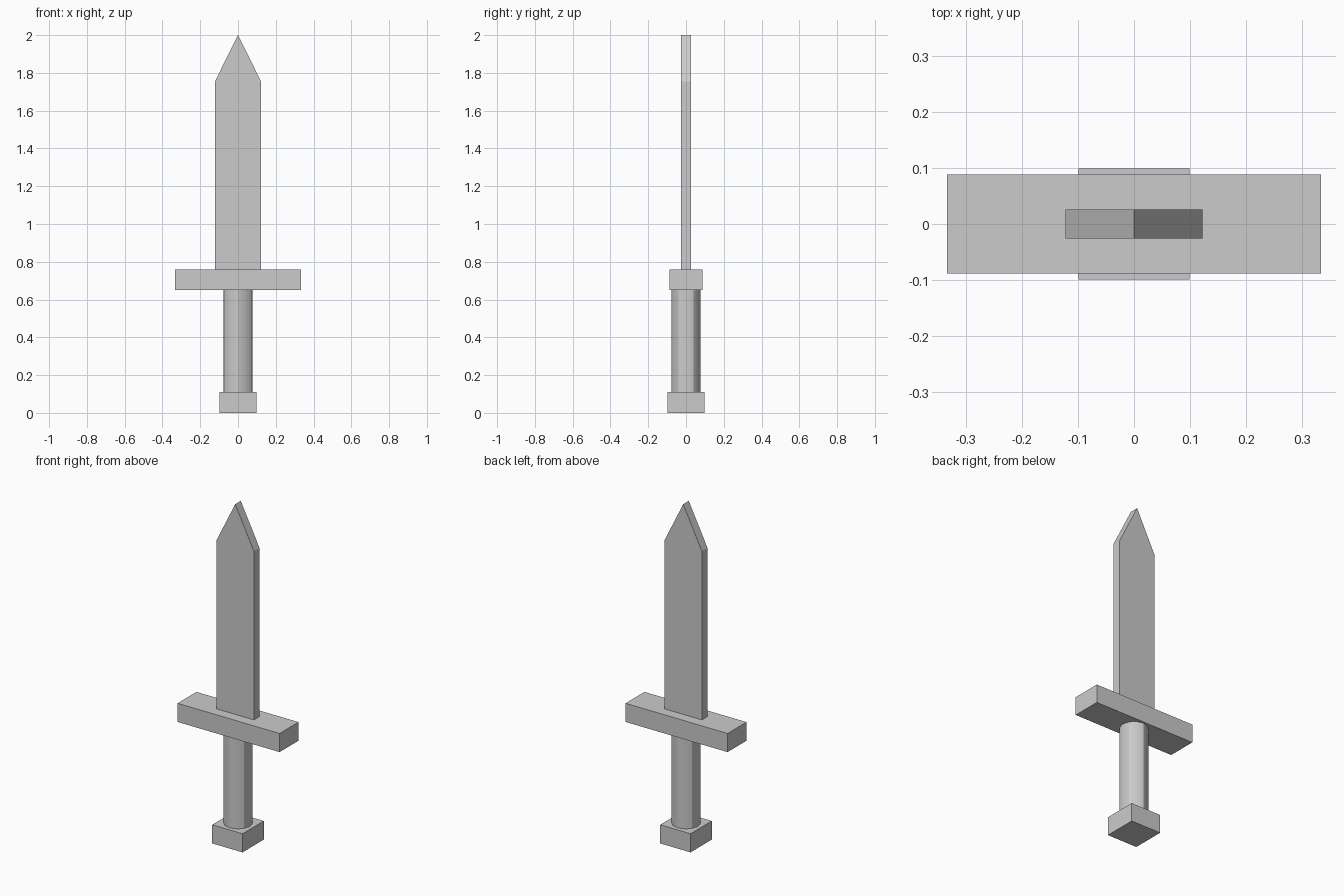
import bpy, bmesh

if "Cube" in bpy.data.objects:
    bpy.data.objects.remove(bpy.data.objects["Cube"])


def box(name, hx, hy, z0, z1):
    bpy.ops.mesh.primitive_cube_add(size=1, location=(0, 0, (z0 + z1) / 2))
    ob = bpy.context.object
    ob.name = name
    ob.scale = (2 * hx, 2 * hy, z1 - z0)
    bpy.ops.object.transform_apply(location=False, rotation=False, scale=True)
    return ob


def extruded_profile(name, points, half_depth):
    bm = bmesh.new()
    face = bm.faces.new([bm.verts.new((x, -half_depth, z)) for x, z in points])
    ext = bmesh.ops.extrude_face_region(bm, geom=[face], use_keep_orig=True)
    for v in ext["geom"]:
        if isinstance(v, bmesh.types.BMVert):
            v.co.y = half_depth
    bmesh.ops.recalc_face_normals(bm, faces=bm.faces)
    mesh = bpy.data.meshes.new(name)
    bm.to_mesh(mesh)
    bm.free()
    ob = bpy.data.objects.new(name, mesh)
    bpy.context.collection.objects.link(ob)
    return ob


# Square pommel at the bottom
box("pommel", 0.099, 0.099, 0, 0.11)

# Twelve-sided grip
bpy.ops.mesh.primitive_cylinder_add(vertices=12, radius=0.078, depth=0.54,
                                    location=(0, 0, 0.38))
grip = bpy.context.object
grip.name = "grip"
bpy.ops.object.shade_smooth_by_angle()

# Crossguard
box("crossguard", 0.333, 0.088, 0.65, 0.76)

# Flat blade with a pointed tip
extruded_profile("blade", [(-0.122, 0.76), (0.122, 0.76), (0.122, 1.755),
                           (0, 2.0), (-0.122, 1.755)], 0.026)
